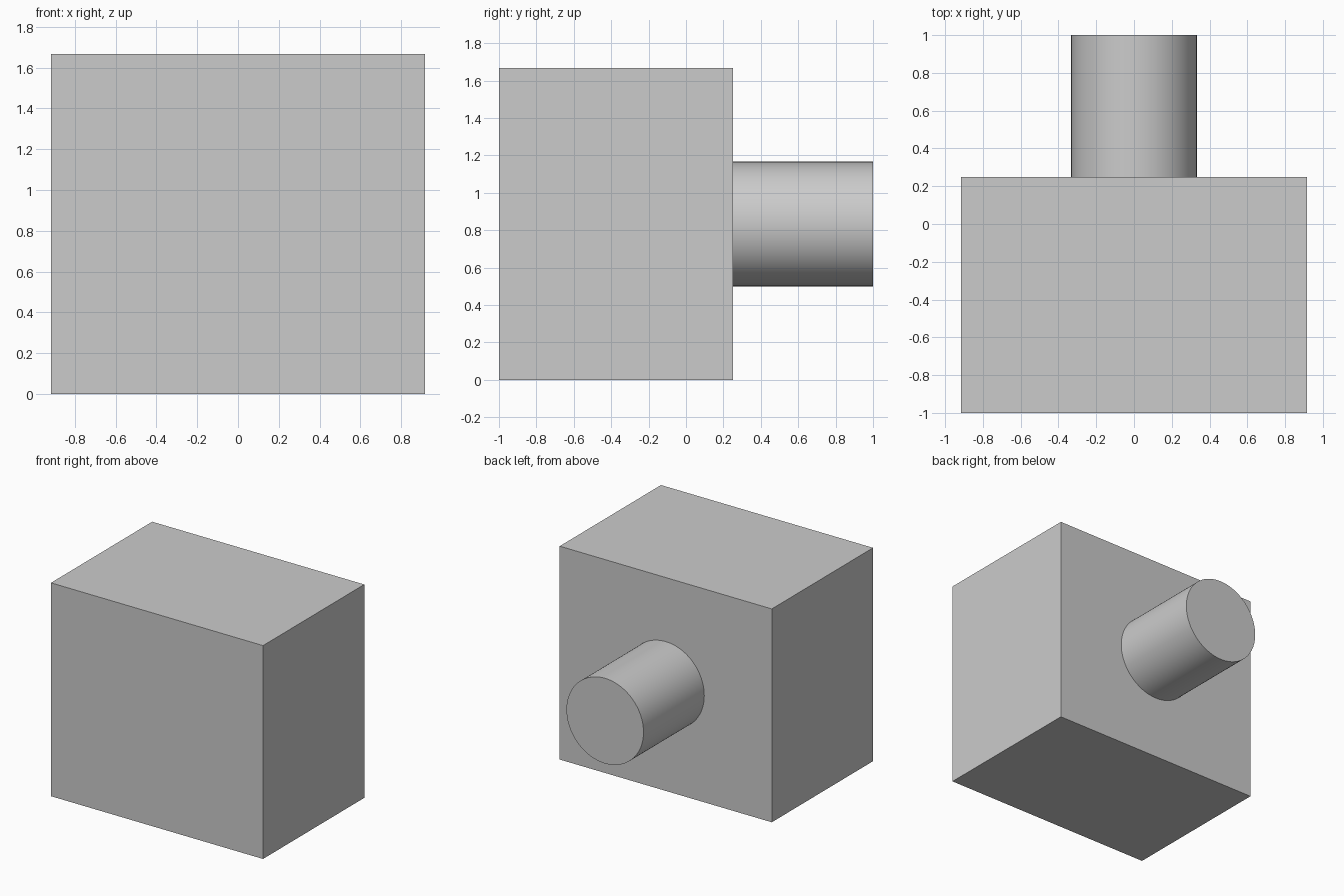
import bpy
import math

cube = bpy.data.objects.get("Cube")
if cube:
    bpy.data.objects.remove(cube, do_unlink=True)

WIDTH, HEIGHT = 1.833, 1.667
FRONT, BACK, TIP = -1.0, 0.25, 1.0
RADIUS = 0.333

grey = bpy.data.materials.new("plain grey")
grey.use_nodes = True
colour = (0.6, 0.6, 0.6, 1)
grey.diffuse_color = colour
grey.node_tree.nodes["Principled BSDF"].inputs["Base Color"].default_value = colour


def finish(name):
    obj = bpy.context.object
    obj.name = obj.data.name = name
    obj.data.materials.append(grey)
    bpy.ops.object.transform_apply(location=False, rotation=True, scale=True)
    return obj


# Rectangular body
bpy.ops.mesh.primitive_cube_add(size=1, location=(0, (FRONT + BACK) / 2, HEIGHT / 2))
bpy.context.object.scale = (WIDTH, BACK - FRONT, HEIGHT)
finish("body_block")

# Round shaft, standing out from the middle of the back face
bpy.ops.mesh.primitive_cylinder_add(
    vertices=96, radius=RADIUS, depth=TIP - BACK,
    location=(0, (BACK + TIP) / 2, HEIGHT / 2), rotation=(math.pi / 2, 0, 0))
finish("rear_shaft")
bpy.ops.object.shade_smooth_by_angle(angle=math.radians(30))
